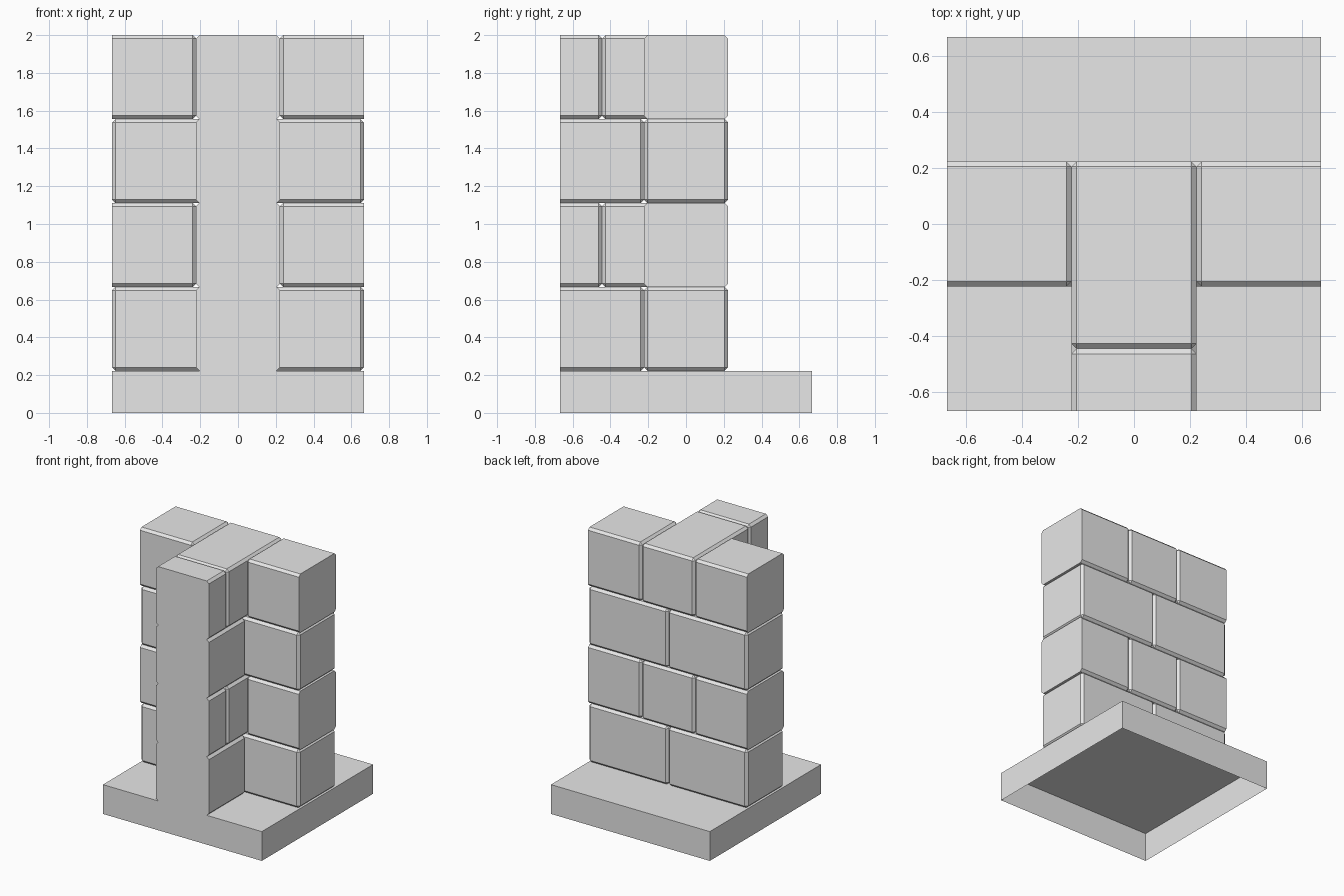
import bpy
import bmesh
from mathutils import Vector

UNIT = 2 / 9          # base height; every brick is a multiple of this
EDGE = 3 * UNIT       # half width of the base
CHAMFER = 0.018

if "Cube" in bpy.data.objects:
    bpy.data.objects.remove(bpy.data.objects["Cube"], do_unlink=True)

stone = bpy.data.materials.new("light_grey_stone")
stone.use_nodes = True
stone.diffuse_color = (0.8, 0.8, 0.8, 1)
stone.node_tree.nodes["Principled BSDF"].inputs["Base Color"].default_value = (0.8, 0.8, 0.8, 1)


def box_mesh(low, high):
    low, high = Vector(low), Vector(high)
    bm = bmesh.new()
    bmesh.ops.create_cube(bm, size=1)
    bmesh.ops.scale(bm, vec=high - low, verts=bm.verts)
    bmesh.ops.translate(bm, vec=(low + high) / 2, verts=bm.verts)
    return bm


def finish(name, bm):
    mesh = bpy.data.meshes.new(name)
    bm.to_mesh(mesh)
    bm.free()
    mesh.materials.append(stone)
    obj = bpy.data.objects.new(name, mesh)
    bpy.context.collection.objects.link(obj)


def brick(name, x, y, row, cut=None):
    """Chamfered brick; the end facing the cut direction stays sharp and flush."""
    z = UNIT * (1 + 2 * row)
    bm = box_mesh((x[0], y[0], z), (x[1], y[1], z + 2 * UNIT))
    bm.normal_update()
    edges = [e for e in bm.edges
             if not cut or all(f.normal.dot(Vector(cut)) < 0.9 for f in e.link_faces)]
    bmesh.ops.bevel(bm, geom=edges, offset=CHAMFER, offset_type='OFFSET',
                    segments=1, affect='EDGES')
    finish(name, bm)


# Hollow base slab, open underneath
base = box_mesh((-EDGE, -EDGE, 0), (EDGE, EDGE, UNIT))
base.normal_update()
bottom = [f for f in base.faces if f.normal.z < -0.9]
bmesh.ops.delete(base, geom=bottom, context='FACES')
finish("base_slab", base)

# Alternating brick courses of the T-shaped wall
across = (-UNIT, UNIT)
for row in range(4):
    if row % 2 == 0:
        # Two long bricks along the back, one brick in the stem
        brick(f"right_long_brick_{row}", (-EDGE, 0), across, row)
        brick(f"left_long_brick_{row}", (0, EDGE), across, row)
        brick(f"stem_brick_{row}", across, (-EDGE, -UNIT), row, (0, -1, 0))
    else:
        # Header brick running into the stem, flush-cut bricks at the three ends
        brick(f"header_brick_{row}", across, (-2 * UNIT, UNIT), row)
        brick(f"stem_end_brick_{row}", across, (-EDGE, -2 * UNIT), row, (0, -1, 0))
        brick(f"right_end_brick_{row}", (-EDGE, -UNIT), across, row, (-1, 0, 0))
        brick(f"left_end_brick_{row}", (UNIT, EDGE), across, row, (1, 0, 0))
